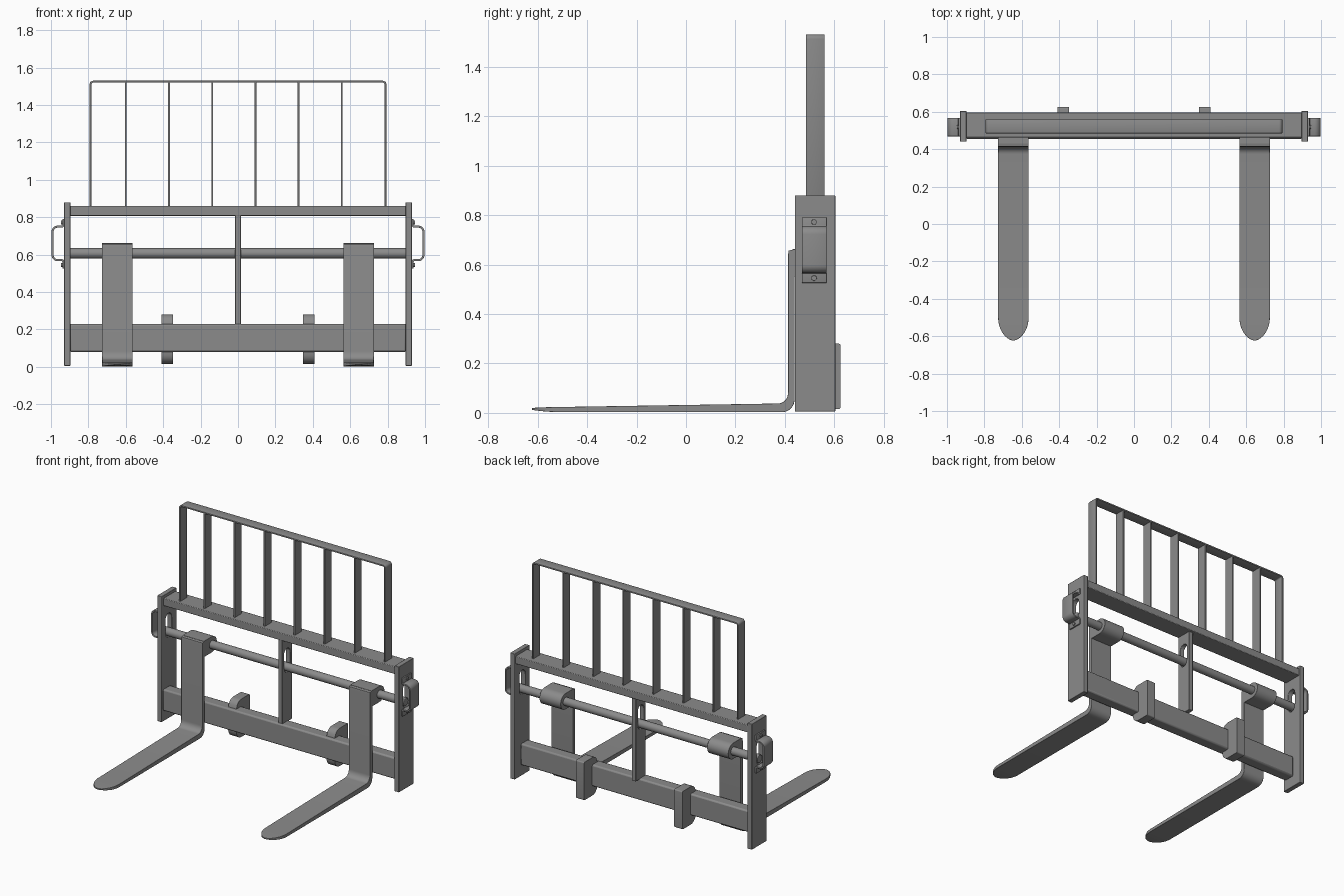
import bpy, bmesh, math
from mathutils import Vector, Matrix

if "Cube" in bpy.data.objects:
    bpy.data.objects.remove(bpy.data.objects["Cube"])

ROD_Y, ROD_Z = 0.518, 0.607

# Dark grey paint shared by every part
PAINT = bpy.data.materials.new("dark_grey_paint")
PAINT.diffuse_color = (.26, .26, .26, 1)
PAINT.use_nodes = True
PAINT.node_tree.nodes["Principled BSDF"].inputs["Base Color"].default_value = PAINT.diffuse_color


def rounded(pts, closed=True, steps=7):
    """Turn (a, b, radius) corners into a 2D point list with arcs."""
    out, n = [], len(pts)
    for i, p in enumerate(pts):
        c = Vector(p[:2])
        r = p[2] if len(p) > 2 else 0
        if r == 0 or (not closed and i in (0, n - 1)):
            out.append(c)
            continue
        u = (Vector(pts[i - 1][:2]) - c).normalized()
        v = (Vector(pts[(i + 1) % n][:2]) - c).normalized()
        half = u.angle(v) / 2
        centre = c + (u + v).normalized() * r / math.sin(half)
        a = c + u * r / math.tan(half) - centre
        b = c + v * r / math.tan(half) - centre
        sweep = math.pi - 2 * half
        for k in range(steps + 1):
            t = k / steps
            out.append(centre + (a * math.sin((1 - t) * sweep) + b * math.sin(t * sweep)) / math.sin(sweep))
    return out


def finish(name, bm, mirror=False, thick=0, bevel=0.003):
    bmesh.ops.remove_doubles(bm, verts=bm.verts, dist=1e-5)
    bmesh.ops.recalc_face_normals(bm, faces=bm.faces)
    me = bpy.data.meshes.new(name)
    bm.to_mesh(me)
    bm.free()
    me.materials.append(PAINT)
    ob = bpy.data.objects.new(name, me)
    bpy.context.collection.objects.link(ob)
    bpy.ops.object.select_all(action='DESELECT')
    ob.select_set(True)
    bpy.context.view_layer.objects.active = ob
    bpy.ops.object.shade_smooth_by_angle(angle=math.radians(32))
    if thick:
        m = ob.modifiers.new("thickness", 'SOLIDIFY')
        m.thickness, m.offset, m.use_even_offset = thick, 0, True
    if bevel:
        m = ob.modifiers.new("soft_edges", 'BEVEL')
        m.width, m.segments, m.limit_method = bevel, 2, 'ANGLE'
        m.angle_limit = math.radians(40)
    if mirror:
        ob.modifiers.new("mirror", 'MIRROR').use_mirror_merge = False
    return ob


def box(name, x0, x1, y0, y1, z0, z1, bevel=0.004):
    bm = bmesh.new()
    size = Matrix.Diagonal((x1 - x0, y1 - y0, z1 - z0, 1))
    mid = Matrix.Translation(((x0 + x1) / 2, (y0 + y1) / 2, (z0 + z1) / 2))
    bmesh.ops.create_cube(bm, size=1, matrix=mid @ size)
    return finish(name, bm, bevel=bevel)


def prism(name, loops, x0, x1, mirror=False, bevel=0.003):
    """Extrude (y, z) outlines along x; inner loops become holes."""
    cu = bpy.data.curves.new(name, 'CURVE')
    cu.dimensions, cu.fill_mode, cu.extrude = '2D', 'BOTH', (x1 - x0) / 2
    for loop in loops:
        sp = cu.splines.new('POLY')
        sp.points.add(len(loop) - 1)
        for q, p in zip(sp.points, loop):
            q.co = (p[0], p[1], 0, 1)
        sp.use_cyclic_u = True
    tmp = bpy.data.objects.new("tmp", cu)
    bpy.context.collection.objects.link(tmp)
    me = bpy.data.meshes.new_from_object(tmp)
    bpy.data.objects.remove(tmp)
    me.transform(Matrix(((0, 0, 1, (x0 + x1) / 2), (1, 0, 0, 0), (0, 1, 0, 0), (0, 0, 0, 1))))
    bm = bmesh.new()
    bm.from_mesh(me)
    bpy.data.meshes.remove(me)
    return finish(name, bm, mirror, bevel=bevel)


def strap(name, path, y0, y1, thick, mirror=False):
    """Bent flat bar following an (x, z) path."""
    bm = bmesh.new()
    rows = [[bm.verts.new((p[0], y, p[1])) for y in (y0, y1)] for p in path]
    for a, b in zip(rows, rows[1:]):
        bm.faces.new((a[0], a[1], b[1], b[0]))
    return finish(name, bm, mirror, thick, bevel=0.0015)


def cylinder(name, x0, x1, y, z, r, segs=32, mirror=False, bevel=0.003):
    bm = bmesh.new()
    mat = Matrix.Translation(((x0 + x1) / 2, y, z)) @ Matrix.Rotation(math.pi / 2, 4, 'Y')
    bmesh.ops.create_cone(bm, cap_ends=True, segments=segs, radius1=r, radius2=r,
                          depth=x1 - x0, matrix=mat)
    return finish(name, bm, mirror, bevel=bevel)


# Slotted plates: rod can lift inside the slot
slot = rounded([(ROD_Y - .032, .572, .031), (ROD_Y + .032, .572, .031),
                (ROD_Y + .032, .735, .031), (ROD_Y - .032, .735, .031)])
side = [(.44, .006), (.604, .006), (.604, .88), (.44, .88)]
prism("side_plate", [side, slot], .896, .93, mirror=True)
web = [(.465, .225), (.575, .225), (.575, .815), (.465, .815)]
prism("centre_plate", [web, slot], -.016, .016)

# Rails and cross rod
box("top_rail", -.9, .9, .462, .595, .808, .86)
box("bottom_rail", -.9, .9, .455, .535, .08, .23, bevel=.01)
cylinder("cross_rod", -.93, .93, ROD_Y, ROD_Z, .028)

# Load backrest
strap("backrest_frame", rounded([(-.788, .855), (-.788, 1.525, .013), (.788, 1.525, .013),
                                 (.788, .855)], closed=False), .485, .56, .01)
for i in range(6):
    x = -.6 + .231 * i
    box(f"backrest_bar_{i + 1}", x - .005, x + .005, .486, .559, .855, 1.522, bevel=.001)

# Rear hooks curling over and under the bottom rail
hook = rounded([(.475, .09), (.485, .016, .055), (.625, .016, .008), (.625, .28, .008),
                (.495, .28, .05), (.475, .22)])
prism("rear_hook", [hook], .347, .41, mirror=True, bevel=.006)

# Guard straps over the rod ends, with bolts
strap("rod_end_guard", rounded([(.934, .791), (.934, .75, .008), (.992, .75, .028),
                                (.992, .571, .028), (.934, .571, .008), (.934, .526)],
                               closed=False), .469, .568, .011, mirror=True)
for label, z in (("lower", .545), ("upper", .772)):
    cylinder(f"{label}_guard_bolt", .93, .947, ROD_Y, z, .011, segs=12, mirror=True, bevel=.001)

# Forks: loft of (inner y, z), (outer y, z), half width
CX, HALF = .645, .0815
sections = []
for k in range(13):
    a = math.pi / 2 * k / 12
    y = -.5 - .123 * math.cos(a)
    s = max(math.sin(a), .06)
    drop = math.cos(a) ** 2
    sections.append(((y, .024 - .004 * drop), (y, .003 + .009 * drop), HALF * s ** 1.15))
for k in range(9):
    a = math.pi / 2 * k / 8
    s, c = math.sin(a), 1 - math.cos(a)
    sections.append(((.373 + .04 * s, .038 + .045 * c), (.388 + .051 * s, .003 + .051 * c), HALF))
sections.append(((.413, .64), (.439, .64), HALF))
sections.append(((.415, .656), (.439, .662), HALF))
bm = bmesh.new()
rings = []
for (iy, iz), (oy, oz), w in sections:
    rings.append([bm.verts.new(p) for p in ((CX - w, iy, iz), (CX + w, iy, iz),
                                            (CX + w, oy, oz), (CX - w, oy, oz))])
for a, b in zip(rings, rings[1:]):
    for j in range(4):
        bm.faces.new((a[j], a[(j + 1) % 4], b[(j + 1) % 4], b[j]))
bm.faces.new(rings[0])
bm.faces.new(rings[-1])
finish("fork", bm, mirror=True, bevel=.002)

# Fork sleeves wrapped round the rod
R = .055
sleeve = [(.43, ROD_Z - R)]
sleeve += [(ROD_Y + R * math.cos(t), ROD_Z + R * math.sin(t))
           for t in (math.pi * (k / 16 - .5) for k in range(17))]
sleeve += [(.43, ROD_Z + R)]
prism("fork_sleeve", [sleeve], CX - HALF, CX + HALF, mirror=True, bevel=.002)
